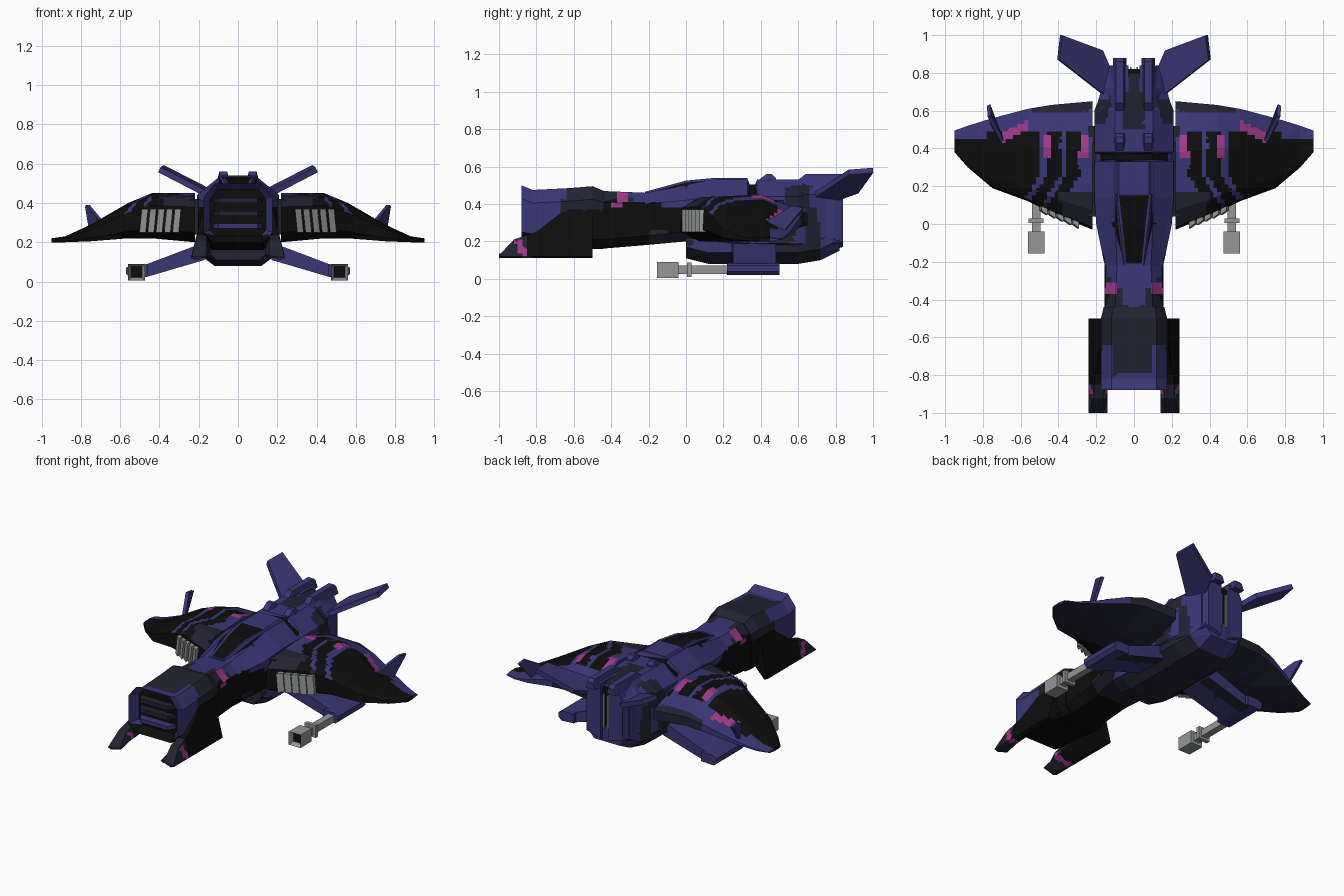
import bpy, bmesh
from mathutils import Vector

cube = bpy.data.objects.get("Cube")
if cube:
    bpy.data.objects.remove(cube, do_unlink=True)

BLUE, NAVY, BLACK, PINK, GREY = range(5)


def material(name, colour):
    mat = bpy.data.materials.new(name)
    mat.use_nodes = True
    mat.diffuse_color = (*colour, 1)
    mat.node_tree.nodes["Principled BSDF"].inputs["Base Color"].default_value = (*colour, 1)
    return mat


MATS = [material("hull blue", (.042, .037, .18)), material("dark navy", (.016, .016, .032)),
        material("black", (.004, .004, .004)), material("magenta", (.35, .04, .25)),
        material("metal grey", (.3, .31, .31))]


def finish(name, bm, colour=BLUE, rule=None, step=0, axes="xyz", mirror=False):
    """Slice the mesh finely if asked, colour its faces and make the object."""
    bmesh.ops.recalc_face_normals(bm, faces=bm.faces)
    if step:
        bmesh.ops.triangulate(bm, faces=bm.faces)
        for axis in axes:
            i = "xyz".index(axis)
            values = [v.co[i] for v in bm.verts]
            at, end = min(values) + step, max(values)
            normal = Vector([j == i for j in range(3)])
            while at < end - step / 4:
                geom = bm.verts[:] + bm.edges[:] + bm.faces[:]
                bmesh.ops.bisect_plane(bm, geom=geom, plane_co=normal * at, plane_no=normal)
                at += step
    for f in bm.faces:
        if rule:
            f.material_index = rule(f.calc_center_median(), f.normal)
        elif f.material_index == 0:
            f.material_index = colour
    mesh = bpy.data.meshes.new(name)
    bm.to_mesh(mesh)
    bm.free()
    for m in MATS:
        mesh.materials.append(m)
    obj = bpy.data.objects.new(name, mesh)
    bpy.context.collection.objects.link(obj)
    if mirror:
        obj.modifiers.new("Mirror", "MIRROR").use_mirror_merge = False
    return obj


def loft(rings):
    """Closed skin through rings that have equal point counts."""
    bm = bmesh.new()
    rows = [[bm.verts.new(p) for p in ring] for ring in rings]
    n = len(rows[0])
    for a, b in zip(rows, rows[1:]):
        for i in range(n):
            j = (i + 1) % n
            bm.faces.new((a[i], a[j], b[j], b[i]))
    bm.faces.new(rows[0])
    bm.faces.new(rows[-1])
    return bm


def octagon(y, w, zb, zt, wb, wt, cb, ct):
    half = [(wb, zb), (w, zb + cb), (w, zt - ct), (wt, zt)]
    return [(x, y, z) for x, z in half] + [(-x, y, z) for x, z in reversed(half)]


def prism(profile, y0, y1):
    return loft([[(x, y, z) for x, z in profile] for y in (y0, y1)])


def box(x0, x1, y0, y1, z0, z1):
    return prism([(x0, z0), (x1, z0), (x1, z1), (x0, z1)], y0, y1)


def blade(name, points, thickness, colour):
    bm = bmesh.new()
    bm.faces.new([bm.verts.new(p) for p in points])
    obj = finish(name, bm, colour)
    solid = obj.modifiers.new("Solidify", "SOLIDIFY")
    solid.thickness, solid.offset = thickness, 0
    obj.modifiers.new("Mirror", "MIRROR").use_mirror_merge = False


# Nose with a recessed intake
def nose_paint(c, n):
    x, y, z = abs(c.x), c.y, c.z
    if y > -.87 and n.y < -.8 or z < .24:
        return BLACK
    if n.z > .8:
        return BLUE if y < -.8 or (x > .1 and y < -.64) else NAVY
    if y < -.66 - .25 * (.4 - z):
        return BLUE
    return NAVY if z > .36 or y < -.64 else BLACK


nose = loft([octagon(-.88, .175, .2, .5, .13, .12, .05, .07),
             octagon(-.82, .175, .19, .475, .13, .12, .05, .07),
             octagon(-.62, .175, .18, .485, .13, .12, .05, .07),
             octagon(-.5, .175, .16, .495, .13, .12, .05, .07),
             octagon(-.44, .16, .16, .47, .12, .11, .05, .06)])
bmesh.ops.recalc_face_normals(nose, faces=nose.faces)
front = [f for f in nose.faces if f.normal.y < -.99]
bmesh.ops.inset_region(nose, faces=front, thickness=.035)
for v in front[0].verts:
    v.co.y += .06
finish("nose", nose, rule=nose_paint, step=.03)
for i in range(3):
    z = .27 + .065 * i
    slat = loft([[(s * w, y, z + dz) for s, dz in ((-1, 0), (1, 0), (1, .025), (-1, .025))]
                 for y, w in ((-.87, .1), (-.81, .13))])
    finish("intake_slat", slat, NAVY if i else BLUE)

# Flared skirts beside the nose
def skirt_ring(y, top):
    t = (top - .11) / .25
    return [(.215, y, .11), (.24, y, .12), (.24 - .06 * t, y, top), (.16, y, top), (.14, y, .13 + .06 * t)]


def skirt_paint(c, n):
    return PINK if abs(c.y + .86 + .5 * (c.z - .12)) < .022 and c.z < .2 else (NAVY if c.y < -.86 else BLACK)


finish("nose_skirt", loft([skirt_ring(-1, .125), skirt_ring(-.92, .21), skirt_ring(-.8, .25),
                           skirt_ring(-.66, .36), skirt_ring(-.5, .36)]),
       rule=skirt_paint, step=.025, mirror=True)


# Fuselage from the neck to the tail
def hull_paint(c, n):
    x, y, z = abs(c.x), c.y, c.z
    if y < -.18:
        if z > .38 and abs(y + .34 - .4 * (z - .45)) < .025 and x > .09:
            return PINK
        if n.z > .3 and x < .4 * (y + .54):
            return BLUE
        if z > .40 - .3 * (y + .2) and y > -.34:
            return BLUE
        return NAVY if z > .42 else BLACK
    if .335 < y < .375 and z > .45:
        return BLACK
    if z < .33 + .3 * max(0, .1 - y) and y < .2:
        return BLACK if z > .25 else NAVY
    if n.z > .8 and y > .5 and x < .05 + .03 * (y > .68):
        return NAVY
    return NAVY if abs(y - .58 - .4 * (z - .4)) < .07 and z < .5 else BLUE


finish("fuselage", loft([octagon(-.46, .155, .16, .47, .11, .1, .05, .06),
                         octagon(-.22, .155, .18, .46, .11, .09, .05, .06),
                         octagon(0, .2, .2, .5, .15, .1, .05, .08),
                         octagon(.14, .21, .16, .53, .15, .1, .05, .09),
                         octagon(.33, .21, .14, .53, .15, .1, .05, .09),
                         octagon(.34, .2, .14, .505, .15, .1, .05, .08),
                         octagon(.37, .2, .14, .505, .15, .1, .05, .08),
                         octagon(.38, .21, .14, .53, .15, .1, .05, .09),
                         octagon(.6, .21, .14, .53, .15, .1, .05, .09),
                         octagon(.7, .17, .14, .53, .12, .1, .05, .09),
                         octagon(.8, .15, .17, .52, .12, .09, .05, .09)]),
       rule=hull_paint, step=.03)

# Belly keel
finish("belly", loft([octagon(y, w, zb, .26, wb, w - .02, .06, .05) for y, w, zb, wb in
                      ((0, .17, .11, .11), (.12, .2, .08, .12), (.6, .2, .08, .12),
                       (.72, .17, .1, .1), (.82, .14, .15, .09))]),
       rule=lambda c, n: BLUE if abs(c.y - .12) < .1 and n.z > -.5 or c.y > .72 else NAVY, step=.04)

# Cockpit canopy with inset panes
canopy = loft([[(s * x, y, z) for s, x, z in ((-1, w, zb), (-1, t, zt), (1, t, zt), (1, w, zb))]
               for y, w, t, zb, zt in ((-.22, .13, .05, .42, .465), (0, .19, .075, .43, .525),
                                       (.16, .2, .09, .44, .54))])
bmesh.ops.recalc_face_normals(canopy, faces=canopy.faces)
panes = [[f for f in canopy.faces if abs(f.normal.y) < .9 and test(f.normal)] for test in
         (lambda n: n.z > .8 and abs(n.x) < .2, lambda n: n.x > .3, lambda n: n.x < -.3)]
for pane in panes:
    bmesh.ops.inset_region(canopy, faces=pane, thickness=.014, depth=-.003)
    for f in pane:
        f.material_index = BLACK
finish("canopy", canopy)
finish("spine_cover", loft([octagon(y, .1, .49, .54, .1, .08, .01, .02) for y in (.16, .33)]))

# Tail blocks, rear slot and dorsal pods
finish("tail_block", loft([[(x0, y, zb), (x1, y, zb + .03), (x1, y, .45), (x0 + .06, y, .53), (x0, y, .53)]
                           for y, x0, x1, zb in ((.62, .03, .2, .14), (.72, .03, .17, .14), (.84, .03, .13, .17))]),
       rule=lambda c, n: NAVY if c.y + .3 * c.z < .8 else BLUE, step=.04, mirror=True)
finish("rear_slot", box(-.03, .03, .7, .82, .2, .5), BLACK)
finish("slot_rail", box(.012, .022, .8, .83, .24, .46), GREY, mirror=True)
for y0, y1 in ((.39, .48), (.6, .88)):
    finish("dorsal_pod", loft([[(.04, y, .5), (.11, y, .5), (.095, y, z), (.055, y, z)]
                               for y, z in ((y0, .53), (y0 + .04, .56), (y1 - .02, .56), (y1, .54))]),
           BLUE, mirror=True)

# Wings
def wing_ring(x, le, te, zt, zb):
    c, t = te - le, zt - zb
    shape = [(0, .2), (.02, .72), (.15, .94), (.6, 1), (1, .6), (1, .35), (.6, 0), (.15, 0)]
    return [(x, le + u * c, zb + v * t) for u, v in shape]


def wing_paint(c, n):
    x, y = c.x, c.y
    if n.z < -.1:
        return BLACK if y < .3 - .2 * x else NAVY
    if n.y < -.8:
        return BLACK
    if (.24 < x < .29 and .35 < y < .48) or (.44 < x < .47 and .36 < y < .48):
        return PINK
    if .56 < x < .71 and abs(y - .52 + .45 * (x - .56)) < .025:
        return PINK
    if x < .55 and y > .6 - .1 * (x > .4):
        return NAVY if y > .58 else BLUE
    if y > .49 - .04 * (x > .78):
        return BLUE
    bend = x + .6 * min(0, y - .26)
    if .36 < bend < .39 or .46 < bend < .5 or bend < .29 and y > .16:
        return BLUE if y > .1 else NAVY
    return NAVY if y < .16 and x < .36 + .3 * y else BLACK


finish("wing", loft([wing_ring(*r) for r in ((.22, -.03, .65, .45, .2), (.44, .06, .63, .45, .22),
                                             (.56, .12, .61, .4, .22), (.75, .19, .56, .29, .205),
                                             (.88, .3, .52, .23, .2), (.95, .38, .495, .22, .2))]),
       rule=wing_paint, step=.02, axes="xy", mirror=True)
finish("wing_root", box(.15, .24, .04, .52, .24, .42), NAVY, mirror=True)

# Grey louvres on the wing leading edges
for i in range(5):
    x = .29 + .042 * i
    y = -.03 + .42 * (x - .22)
    finish("louvre", loft([[(x + dx, y - d + .42 * dx, z) for dx, d in
                            ((0, .022), (.032, .012), (.032, -.03), (0, -.03))]
                           for z, x in ((.25, x + .012), (.37, x))]), GREY, mirror=True)

# Winglets and tail fins
blade("winglet", [(.69, .42, .3), (.75, .53, .26), (.77, .63, .38), (.765, .57, .39)], .02, BLUE)
blade("tail_fin", [(.13, .66, .43), (.4, .87, .57), (.385, 1, .58), (.17, .92, .47), (.11, .78, .42)], .03, BLUE)

# Gun arms and guns
finish("gun_arm", prism([(.17, .2), (.17, .11), (.47, .022), (.5, .025), (.5, .08), (.46, .09)], .25, .48),
       rule=lambda c, n: NAVY if n.z < -.5 and c.y > .38 else BLUE, step=.05, mirror=True)
finish("gun_mount", prism([(.46, .025), (.55, .02), (.57, .04), (.57, .07), (.54, .085), (.46, .085)], .22, .5),
       BLUE, mirror=True)
finish("gun_barrel", box(.496, .54, -.06, .24, .025, .07), GREY, mirror=True)
finish("gun_collar", box(.478, .558, .005, .03, .01, .088), GREY, mirror=True)
muzzle = box(.475, .56, -.155, -.04, .005, .09)
bmesh.ops.recalc_face_normals(muzzle, faces=muzzle.faces)
mouth = [f for f in muzzle.faces if f.normal.y < -.9]
bmesh.ops.inset_region(muzzle, faces=mouth, thickness=.02)
mouth[0].material_index = BLACK
for v in mouth[0].verts:
    v.co.y += .03
finish("gun_muzzle", muzzle, GREY, mirror=True)
